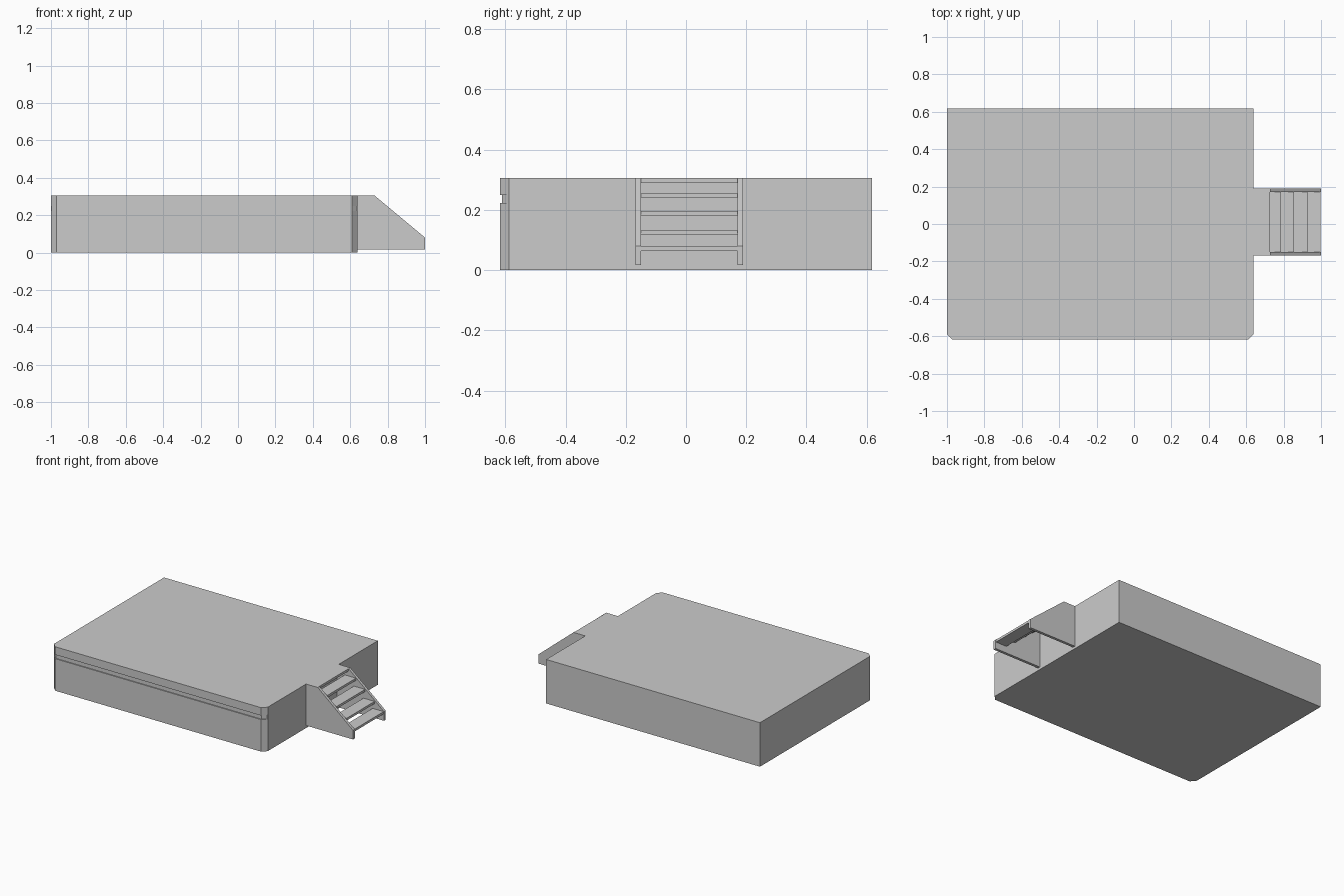
import bpy, bmesh

if "Cube" in bpy.data.objects:
    bpy.data.objects.remove(bpy.data.objects["Cube"])


def finish(name, bm):
    bmesh.ops.remove_doubles(bm, verts=bm.verts, dist=1e-5)
    bmesh.ops.recalc_face_normals(bm, faces=bm.faces)
    mesh = bpy.data.meshes.new(name)
    bm.to_mesh(mesh)
    bm.free()
    obj = bpy.data.objects.new(name, mesh)
    bpy.context.collection.objects.link(obj)
    return obj


def loft(name, rings):
    """Skin a list of equal-length rings and cap both ends."""
    bm = bmesh.new()
    loops = [[bm.verts.new(p) for p in ring] for ring in rings]
    n = len(loops[0])
    for a, b in zip(loops, loops[1:]):
        for i in range(n):
            j = (i + 1) % n
            bm.faces.new((a[i], a[j], b[j], b[i]))
    bm.faces.new(loops[0])
    bm.faces.new(loops[-1])
    return finish(name, bm)


def box(name, x0, x1, y0, y1, z0, z1):
    rect = [(x0, y0), (x1, y0), (x1, y1), (x0, y1)]
    return loft(name, [[(x, y, z) for x, y in rect] for z in (z0, z1)])


# Deck body: chamfered front corners, shallow groove wrapping the front
X0, X1, Y, C = -1.0, 0.64, 0.618, 0.03
D, E = 0.007, 0.004


def deck_outline(d, e):
    f = -Y + C
    return [(X0, Y), (X0, f), (X0 + e, f), (X0 + C, -Y + d),
            (X1 - C, -Y + d), (X1 - e, f), (X1, f), (X1, Y)]


outer, inner = deck_outline(0, 0), deck_outline(D, E)
levels = [(0, outer), (0.222, outer), (0.222, inner),
          (0.25, inner), (0.25, outer), (0.305, outer)]
loft("deck_body", [[(x, y, z) for x, y in ring] for z, ring in levels])

# Stair side panels
Y_LEFT, Y_RIGHT, T = -0.168, 0.19, 0.019
side = [(0.64, 0.017), (1.0, 0.017), (1.0, 0.08), (0.73, 0.305), (0.64, 0.305)]
for name, y in (("stair_side_front", Y_LEFT), ("stair_side_back", Y_RIGHT - T)):
    loft(name, [[(x, yy, z) for x, z in side] for yy in (y, y + T)])

# Landing and open treads between the panels
ya, yb = Y_LEFT + T, Y_RIGHT - T
box("stair_landing", 0.64, 0.728, ya, yb, 0.289, 0.305)
for i, (x, z) in enumerate([(0.785, 0.255), (0.855, 0.196),
                            (0.928, 0.132), (0.998, 0.08)]):
    box(f"stair_tread_{i + 1}", x - 0.085, x, ya, yb, z - 0.016, z)
